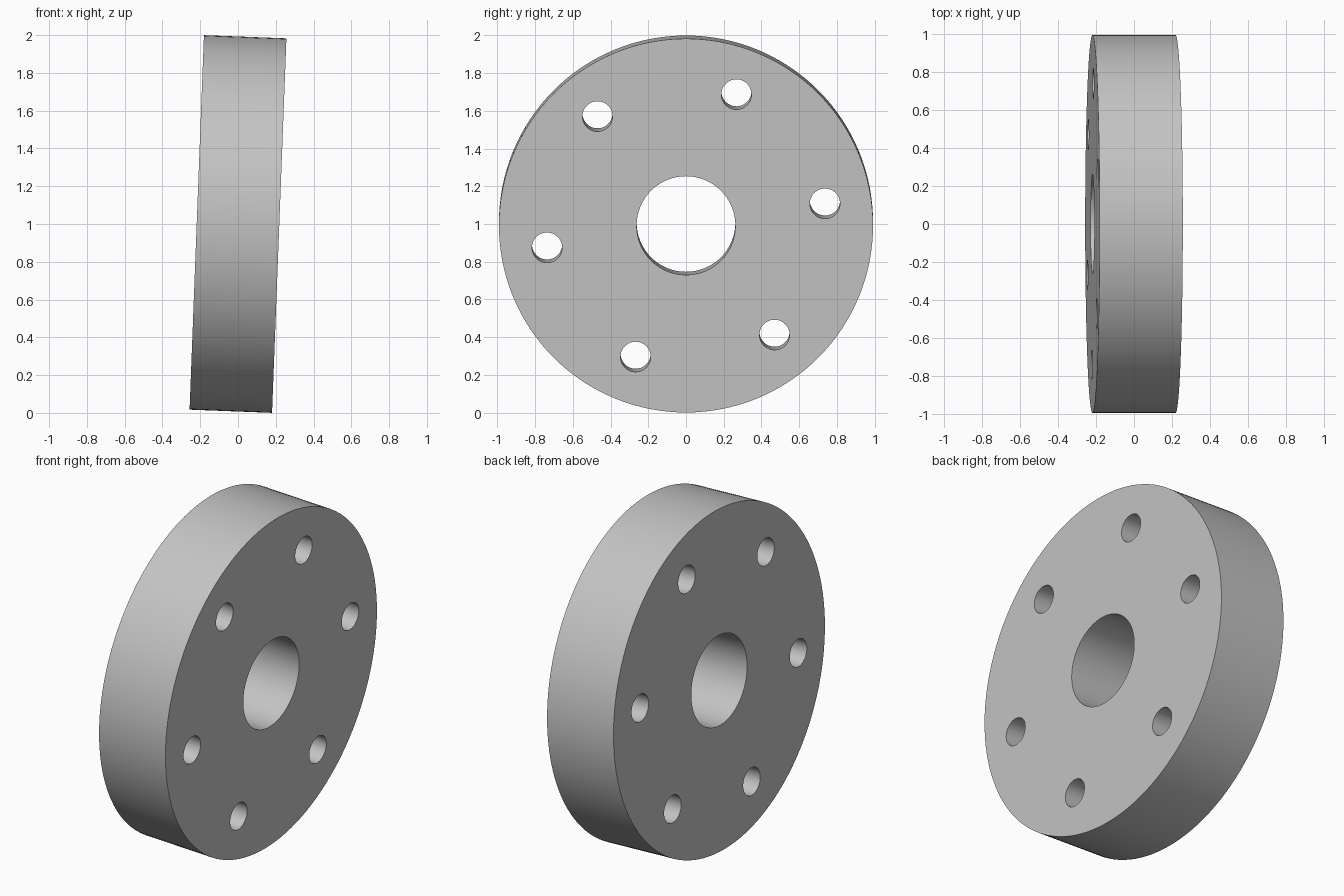
import bpy
import math

if "Cube" in bpy.data.objects:
    bpy.data.objects.remove(bpy.data.objects["Cube"], do_unlink=True)

RADIUS, THICKNESS = 0.992, 0.437
BORE_RADIUS = 0.262
BOLT_RADIUS, BOLT_CIRCLE, BOLT_COUNT = 0.08, 0.746, 6
BOLT_START = math.radians(9)
TILT = math.radians(2.2)

# Plain grey metal
grey = bpy.data.materials.new("grey metal")
grey.use_nodes = True
color = (0.55, 0.55, 0.55, 1)
grey.diffuse_color = color
grey.node_tree.nodes["Principled BSDF"].inputs["Base Color"].default_value = color


def cylinder(name, radius, depth, sides, x=0, y=0):
    bpy.ops.mesh.primitive_cylinder_add(
        vertices=sides, radius=radius, depth=depth, location=(x, y, 0))
    obj = bpy.context.object
    obj.name = name
    obj.data.materials.append(grey)
    return obj


# Disc body, with its axis along local z
disc = cylinder("flange_disc", RADIUS, THICKNESS, 128)

# Centre bore and the ring of bolt holes
cutters = [cylinder("bore_cutter", BORE_RADIUS, 1, 64)]
for i in range(BOLT_COUNT):
    a = BOLT_START + i * math.tau / BOLT_COUNT
    cutters.append(cylinder("bolt_hole_cutter", BOLT_RADIUS, 1, 48,
                            -BOLT_CIRCLE * math.sin(a), BOLT_CIRCLE * math.cos(a)))

bpy.ops.object.select_all(action="DESELECT")
disc.select_set(True)
bpy.context.view_layer.objects.active = disc
for cutter in cutters:
    cutter.hide_render = True
    cut = disc.modifiers.new("hole", "BOOLEAN")
    cut.operation = "DIFFERENCE"
    cut.solver = "EXACT"
    cut.object = cutter
    bpy.ops.object.modifier_apply(modifier=cut.name)
    bpy.data.objects.remove(cutter, do_unlink=True)

# Smooth round walls, flat faces
bpy.ops.object.shade_smooth_by_angle(angle=math.radians(30))

# Stand the disc on its rim, leaning slightly
disc.rotation_euler = (0, math.pi / 2 + TILT, 0)
disc.location = (0, 0, 1)
